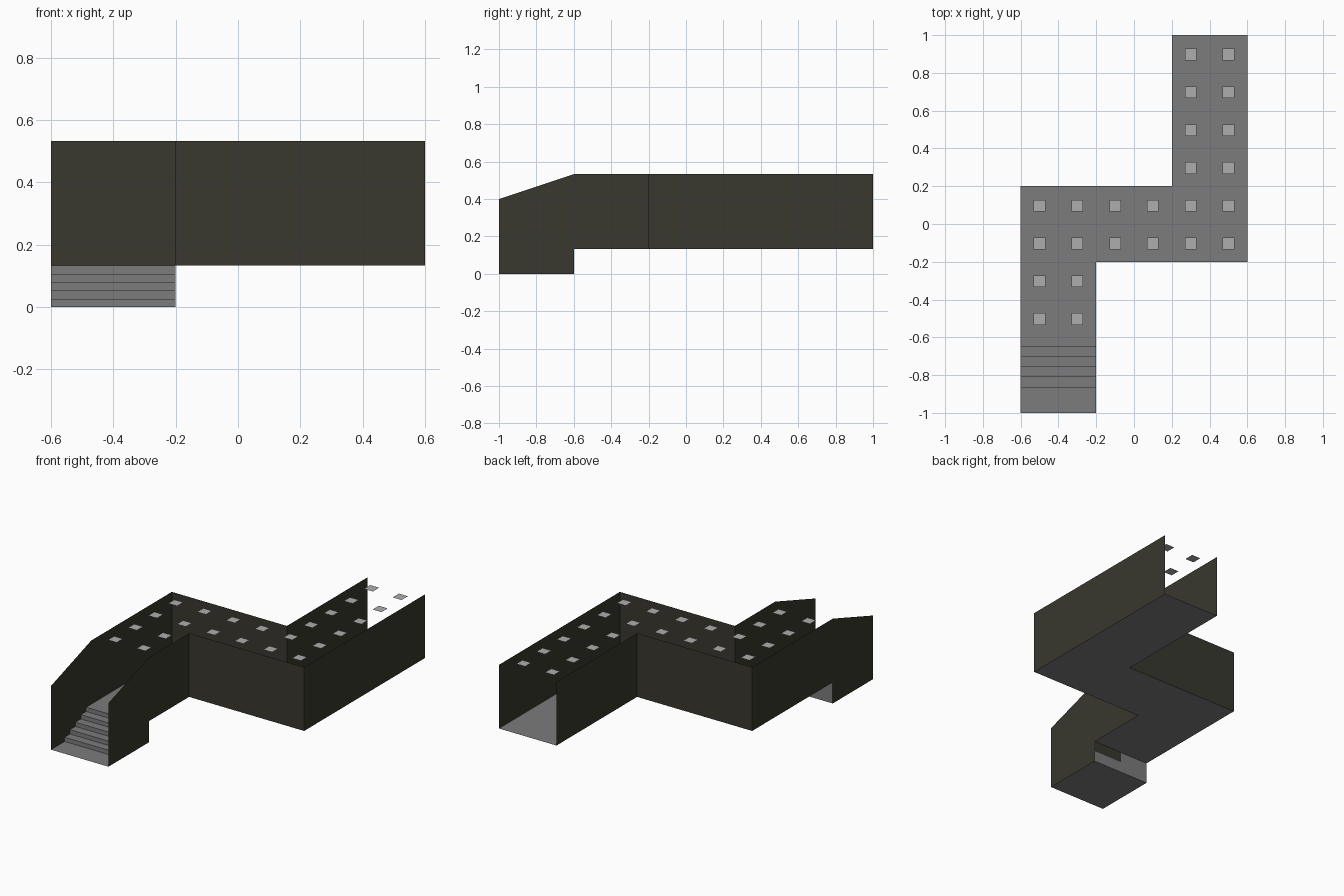
import bpy

cube = bpy.data.objects.get("Cube")
if cube:
    bpy.data.objects.remove(cube, do_unlink=True)

FLOOR, TOP = 0.133, 0.533      # walkway level and wall top
HALF, EDGE, END = 0.2, 0.6, 1.0


def material(name, rgb):
    m = bpy.data.materials.new(name)
    m.use_nodes = True
    color = (*rgb, 1)
    m.diffuse_color = color
    bsdf = next(n for n in m.node_tree.nodes if n.type == 'BSDF_PRINCIPLED')
    bsdf.inputs["Base Color"].default_value = color
    return m


floor_grey = material("floor grey", (0.2, 0.2, 0.2))
wall_dark = material("dark olive wall", (0.04, 0.039, 0.028))
lamp_grey = material("pale lamp grey", (0.42, 0.42, 0.42))


def sheet(name, polygons, mat):
    """Object made of separate flat polygons."""
    verts, faces = [], []
    for poly in polygons:
        faces.append(range(len(verts), len(verts) + len(poly)))
        verts += poly
    mesh = bpy.data.meshes.new(name)
    mesh.from_pydata(verts, [], [list(f) for f in faces])
    mesh.materials.append(mat)
    obj = bpy.data.objects.new(name, mesh)
    bpy.context.collection.objects.link(obj)
    return obj


def strip(profile):
    """Sweep a (y, z) polyline across the width of the stair arm."""
    return [[(-EDGE, *a), (-HALF, *a), (-HALF, *b), (-EDGE, *b)]
            for a, b in zip(profile, profile[1:])]


def panel(a, b):
    """Upright wall panel between two plan points."""
    return [(*a, FLOOR), (*b, FLOOR), (*b, TOP), (*a, TOP)]


def stair_side(x, y_end):
    """Side wall that drops to the ground and slopes down over the stairs."""
    outline = [(-END, 0), (-EDGE, 0), (-EDGE, FLOOR), (y_end, FLOOR),
               (y_end, TOP), (-EDGE, TOP), (-END, 0.4)]
    return [(x, y, z) for y, z in outline]


# Z-shaped walkway floor
half_plan = [(-HALF, -EDGE), (-HALF, -HALF), (EDGE, -HALF), (EDGE, END)]
plan = half_plan + [(HALF, END), (HALF, HALF), (-EDGE, HALF), (-EDGE, -EDGE)]
sheet("walkway_floor", [[(x, y, FLOOR) for x, y in plan]], floor_grey)

# Stairs
STEPS, FIRST, LAST = 5, -0.865, -0.65
run = (LAST - FIRST) / (STEPS - 1)
rise = FLOOR / STEPS
steps = [(FIRST, 0)]
for i in range(STEPS):
    y = FIRST + i * run
    next_y = y + run if i < STEPS - 1 else -EDGE
    steps += [(y, (i + 1) * rise), (next_y, (i + 1) * rise)]
sheet("stairs", strip(steps), floor_grey)
sheet("stair_base", strip([(-END, 0), (-EDGE, 0), (-EDGE, FLOOR)]), floor_grey)

# Dark patch on the back of the stair base
back = -EDGE + 0.002
sheet("stair_back_patch", [[(x, back, z) for x, z in
      [(-HALF, FLOOR / 2), (-HALF, FLOOR), (-2 * HALF, FLOOR), (-2 * HALF, FLOOR / 2)]]],
      wall_dark)

# Walls on both sides of the walkway
sheet("right_wall", [stair_side(-EDGE, HALF),
                     panel((-EDGE, HALF), (HALF, HALF)),
                     panel((HALF, HALF), (HALF, END))], wall_dark)
sheet("left_wall", [stair_side(-HALF, -HALF),
                    panel((-HALF, -HALF), (EDGE, -HALF)),
                    panel((EDGE, -HALF), (EDGE, END))], wall_dark)

# Square ceiling lamps in two rows along the walkway
centres = [(x / 10, y / 10) for x in range(-5, 6, 2) for y in range(-5, 10, 2)
           if abs(y) == 1 or (x < -2 and y < 0) or (x > 2 and y > 0)]
r, lamp_z = 0.031, TOP - 0.003
sheet("ceiling_lamps", [[(x + sx * r, y - 0.003 + sy * r, lamp_z)
      for sx, sy in [(-1, -1), (1, -1), (1, 1), (-1, 1)]] for x, y in centres], lamp_grey)
